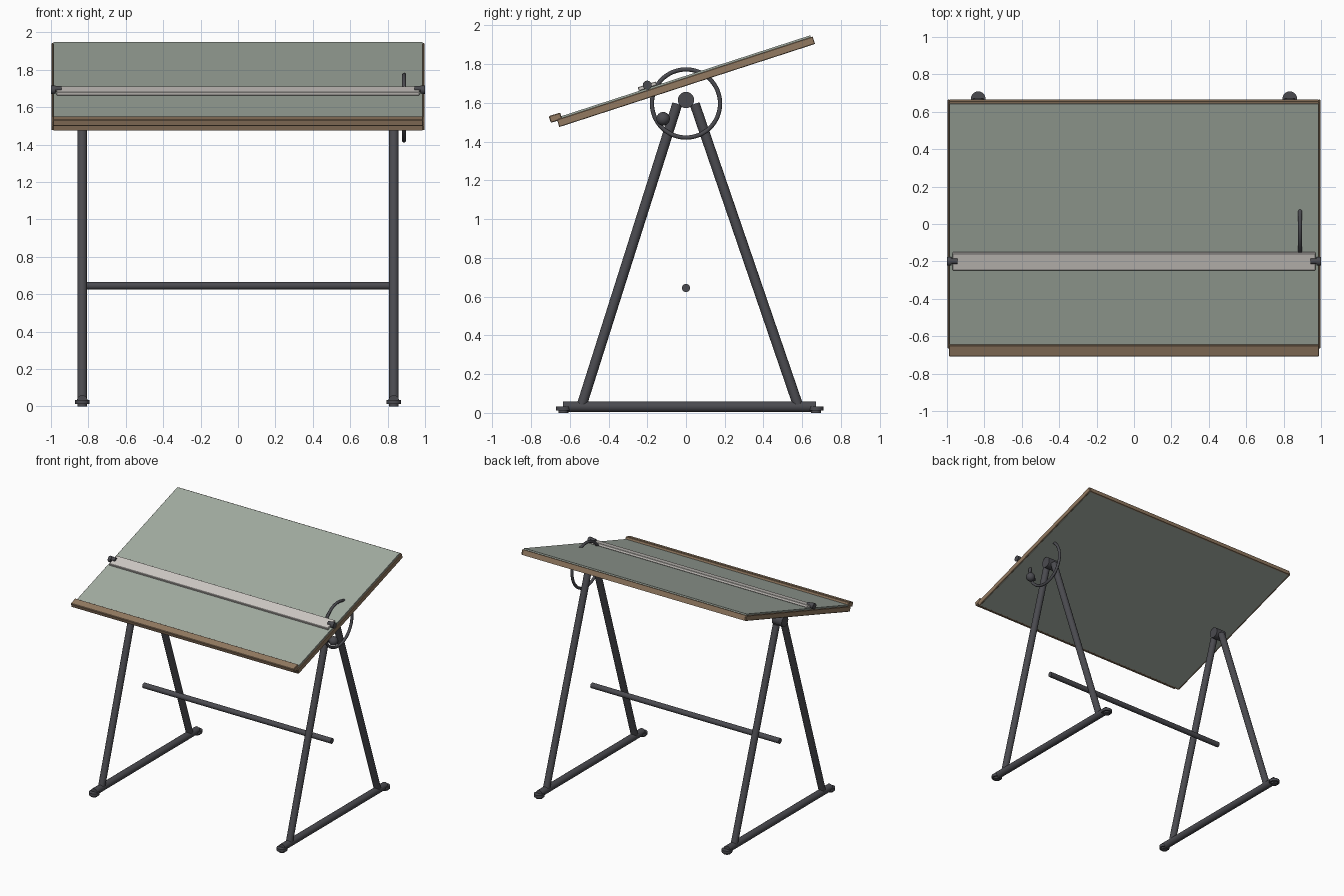
import bpy, math
from mathutils import Vector, Matrix

if "Cube" in bpy.data.objects:
    bpy.data.objects.remove(bpy.data.objects["Cube"])


def material(name, color):
    m = bpy.data.materials.new(name)
    m.diffuse_color = (*color, 1)
    m.use_nodes = True
    m.node_tree.nodes["Principled BSDF"].inputs["Base Color"].default_value = m.diffuse_color
    return m


GREEN = material("sage_green", (0.37, 0.42, 0.365))
WOOD = material("wood_brown", (0.29, 0.195, 0.12))
METAL = material("dark_metal", (0.07, 0.07, 0.08))
RULER = material("pale_grey", (0.63, 0.60, 0.57))

TILT = math.radians(18)
BOARD = Matrix.Translation((0, 0, 1.709)) @ Matrix.Rotation(TILT, 4, 'X')


def finish(name, mat, smooth=True):
    ob = bpy.context.object
    ob.name = name
    ob.data.materials.append(mat)
    if smooth:
        bpy.ops.object.shade_smooth_by_angle(angle=math.radians(40))
    return ob


def board_box(name, x, u, v, mat, bevel=0.0):
    """Box in tilted board space, given as (min, max) ranges."""
    bpy.ops.mesh.primitive_cube_add(size=1)
    ob = finish(name, mat, False)
    size = [r[1] - r[0] for r in (x, u, v)]
    mid = [(r[1] + r[0]) / 2 for r in (x, u, v)]
    ob.data.transform(Matrix.Diagonal((*size, 1)))
    ob.matrix_world = BOARD @ Matrix.Translation(mid)
    if bevel:
        b = ob.modifiers.new("soft_edges", 'BEVEL')
        b.width, b.segments = bevel, 1
    return ob


def tube(name, a, b, r, mat=METAL, sides=24):
    a, b = Vector(a), Vector(b)
    d = b - a
    bpy.ops.mesh.primitive_cylinder_add(
        vertices=sides, radius=r, depth=d.length, location=(a + b) / 2,
        rotation=d.to_track_quat('Z', 'Y').to_euler())
    return finish(name, mat)


# Drawing board: panel, wooden edging and pencil ledge
board_box("drawing_panel", (-0.986, 0.986), (-0.684, 0.684), (-0.0195, 0.030), GREEN)
for s, side in ((-1, "left"), (1, "right")):
    xs = sorted((s * 0.986, s * 0.997))
    board_box(side + "_edging", xs, (-0.694, 0.694), (-0.02, 0.02), WOOD, 0.003)
board_box("back_edging", (-0.986, 0.986), (0.684, 0.694), (-0.02, 0.02), WOOD)
board_box("front_edging", (-0.986, 0.986), (-0.694, -0.684), (-0.02, 0.02), WOOD)
board_box("pencil_ledge", (-0.99, 0.99), (-0.729, -0.667), (0.014, 0.050), WOOD, 0.004)

# Sliding straightedge
board_box("straightedge", (-0.97, 0.97), (-0.246, -0.148), (0.030, 0.050), RULER, 0.003)

# A-frame stands, mirrored left and right
for s, side in ((-1, "left"), (1, "right")):
    x = s * 0.833
    tube(side + "_ruler_knob", (s * 0.975, -0.2, 1.692), (s * 1.0, -0.2, 1.692), 0.023)
    tube(side + "_ruler_clip", (s * 0.943, -0.2, 1.698), (s * 0.98, -0.2, 1.698), 0.015)
    tube(side + "_front_leg", (x, -0.538, 0.04), (x, -0.045, 1.595), 0.026)
    tube(side + "_back_leg", (x, 0.578, 0.04), (x, 0.045, 1.595), 0.026)
    tube(side + "_foot_bar", (x, -0.635, 0.032), (x, 0.672, 0.032), 0.028)
    for y, end in ((-0.633, "front"), (0.67, "back")):
        tube(f"{side}_{end}_foot_pad", (x, y, 0.012), (x, y, 0.034), 0.039)
        tube(f"{side}_{end}_foot_base", (x, y, 0.0), (x, y, 0.013), 0.026)
    tube(side + "_pivot_hub", (s * 0.79, 0, 1.615), (s * 0.878, 0, 1.615), 0.042)

# Cross bar
tube("cross_bar", (-0.835, 0, 0.645), (0.835, 0, 0.645), 0.021)

# Tilt wheel with its knob
bpy.ops.mesh.primitive_torus_add(
    major_radius=0.176, minor_radius=0.011, major_segments=64, minor_segments=12,
    location=(0.888, 0, 1.597), rotation=(0, math.pi / 2, 0))
finish("tilt_wheel", METAL)
tube("knob_stem", (0.88, -0.125, 1.515), (0.93, -0.12, 1.518), 0.012)
bpy.ops.mesh.primitive_uv_sphere_add(
    segments=24, ring_count=12, radius=0.035, location=(0.93, -0.118, 1.518))
finish("wheel_knob", METAL)
